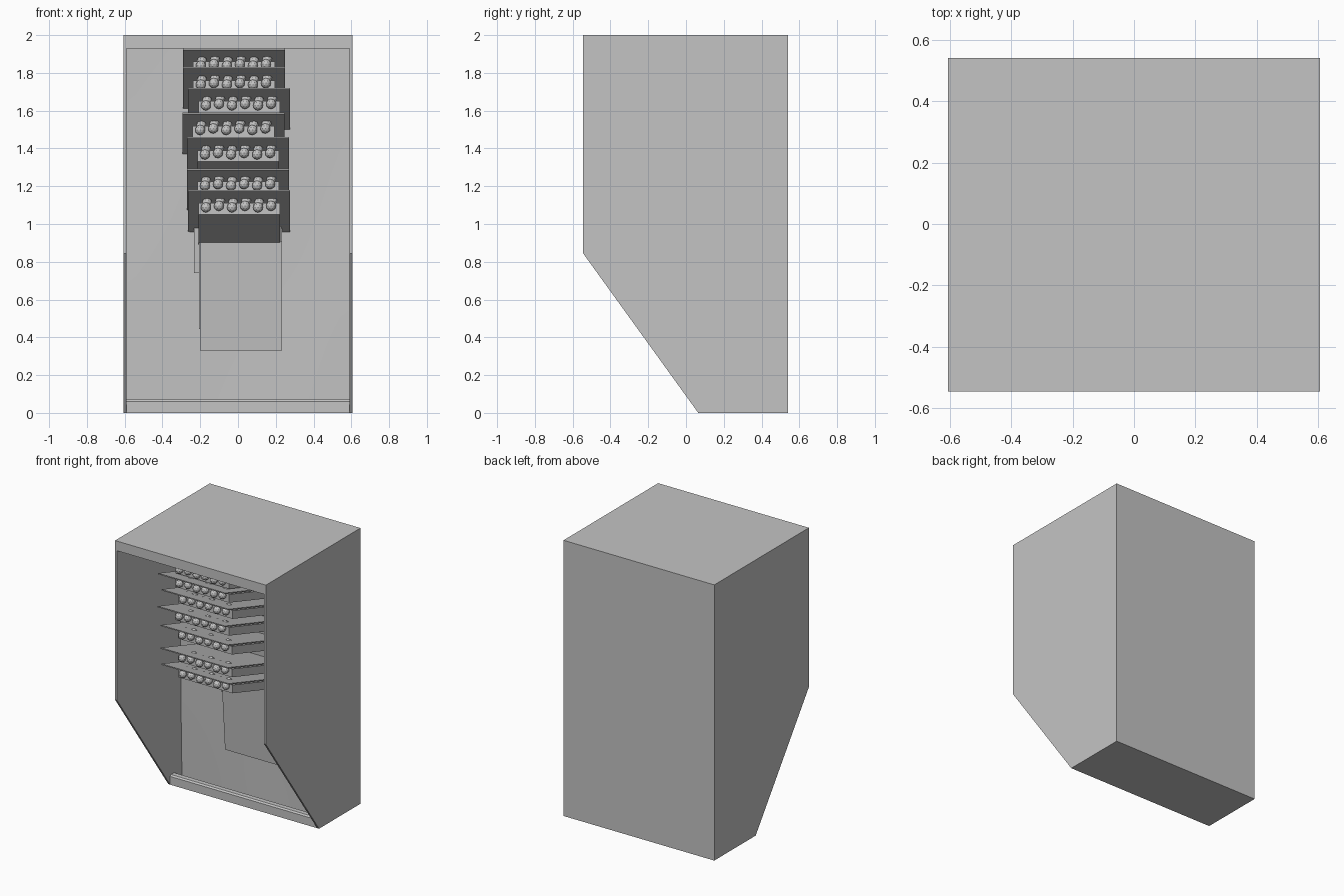
import bpy
import bmesh
import math

cube = bpy.data.objects.get("Cube")
if cube:
    bpy.data.objects.remove(cube, do_unlink=True)

grey = bpy.data.materials.new("plain_grey")
grey.use_nodes = True
COLOUR = (0.55, 0.55, 0.55, 1)
grey.diffuse_color = COLOUR
grey.node_tree.nodes["Principled BSDF"].inputs["Base Color"].default_value = COLOUR


def finish(name, bm):
    bmesh.ops.recalc_face_normals(bm, faces=bm.faces)
    mesh = bpy.data.meshes.new(name)
    bm.to_mesh(mesh)
    bm.free()
    mesh.materials.append(grey)
    obj = bpy.data.objects.new(name, mesh)
    bpy.context.collection.objects.link(obj)
    return obj


def prism(name, profile, x0, x1):
    """Extrude a (y, z) profile from x0 to x1."""
    bm = bmesh.new()
    face = bm.faces.new([bm.verts.new((x0, y, z)) for y, z in profile])
    out = bmesh.ops.extrude_face_region(bm, geom=[face])
    for v in out["geom"]:
        if isinstance(v, bmesh.types.BMVert):
            v.co.x = x1
    return finish(name, bm)


def box(name, x0, x1, y0, y1, z0, z1):
    return prism(name, [(y0, z0), (y1, z0), (y1, z1), (y0, z1)], x0, x1)


# Cabinet shell with sloping side cheeks
W, T = 0.605, 0.015
FRONT, BACK, TOE = -0.545, 0.54, 0.065
cheek = [(FRONT, 2), (FRONT, 0.845), (TOE, 0), (BACK, 0), (BACK, 2)]
prism("left_side", cheek, W - T, W)
prism("right_side", cheek, T - W, -W)
IN = W - T
box("roof", -IN, IN, FRONT, BACK, 2 - T, 2)
box("floor", -IN, IN, TOE, BACK, 0, T)
box("back_panel", -IN, IN, BACK - T, BACK, T, 2 - T)
box("top_lip", -IN, IN, FRONT, FRONT + 0.03, 1.93, 2 - T)
prism("bottom_lip", [(TOE, T), (0.11, T), (0.11, 0.07), (0.075, 0.07), (TOE, 0.06)], -IN, IN)

# Gently uneven inner wall
bm = bmesh.new()
bmesh.ops.create_grid(bm, x_segments=24, y_segments=36, size=1)
for v in bm.verts:
    u, t = v.co.x, (v.co.y + 1) / 2
    ripple = 0.004 * math.sin(3 * u + 1) * math.sin(5 * t)
    v.co = (u * IN, 0.2 - 0.025 * t + ripple, T + t * (2 - 2 * T))
wall = finish("inner_wall", bm)
for p in wall.data.polygons:
    p.use_smooth = True

# Stack of tilted shelves, each with a tray, a row of balls and a hanging plate
SLOPE = 0.31
shelves = [(1.93, -0.022), (1.83, -0.022), (1.72, 0.005), (1.59, -0.025),
           (1.46, 0.0), (1.295, 0.0), (1.18, 0.005)]


def slab(name, y0, y1, z, height, x0, x1):
    """Slab whose front lower edge is at z, dropping towards the back."""
    drop = SLOPE * (y1 - y0)
    prism(name, [(y0, z), (y1, z - drop), (y1, z - drop + height), (y0, z + height)], x0, x1)


for n, (z, cx) in enumerate(shelves, 1):
    slab(f"shelf_{n}", -0.5, 0.2, z - 0.008, 0.008, cx - 0.27, cx + 0.27)
    slab(f"tray_{n}", -0.38, 0.13, z - 0.13, 0.06, cx - 0.215, cx + 0.217)
    prism(f"hanging_plate_{n}",
          [(0.14, z - 0.85), (0.175, z - 0.85), (0.14, z - 0.27), (0.097, z - 0.27)],
          cx - 0.207, cx + 0.228)
    bm = bmesh.new()
    for i in range(6):
        x = cx - 0.175 + 0.069 * i
        for dx, y, dz in ((0, -0.39, -0.092), (0.006, -0.365, -0.068)):
            made = bmesh.ops.create_icosphere(bm, subdivisions=2, radius=0.027)
            bmesh.ops.translate(bm, verts=made["verts"],
                                vec=(x + dx, y, z + dz + 0.008 * (i % 2)))
    finish(f"ball_row_{n}", bm)
